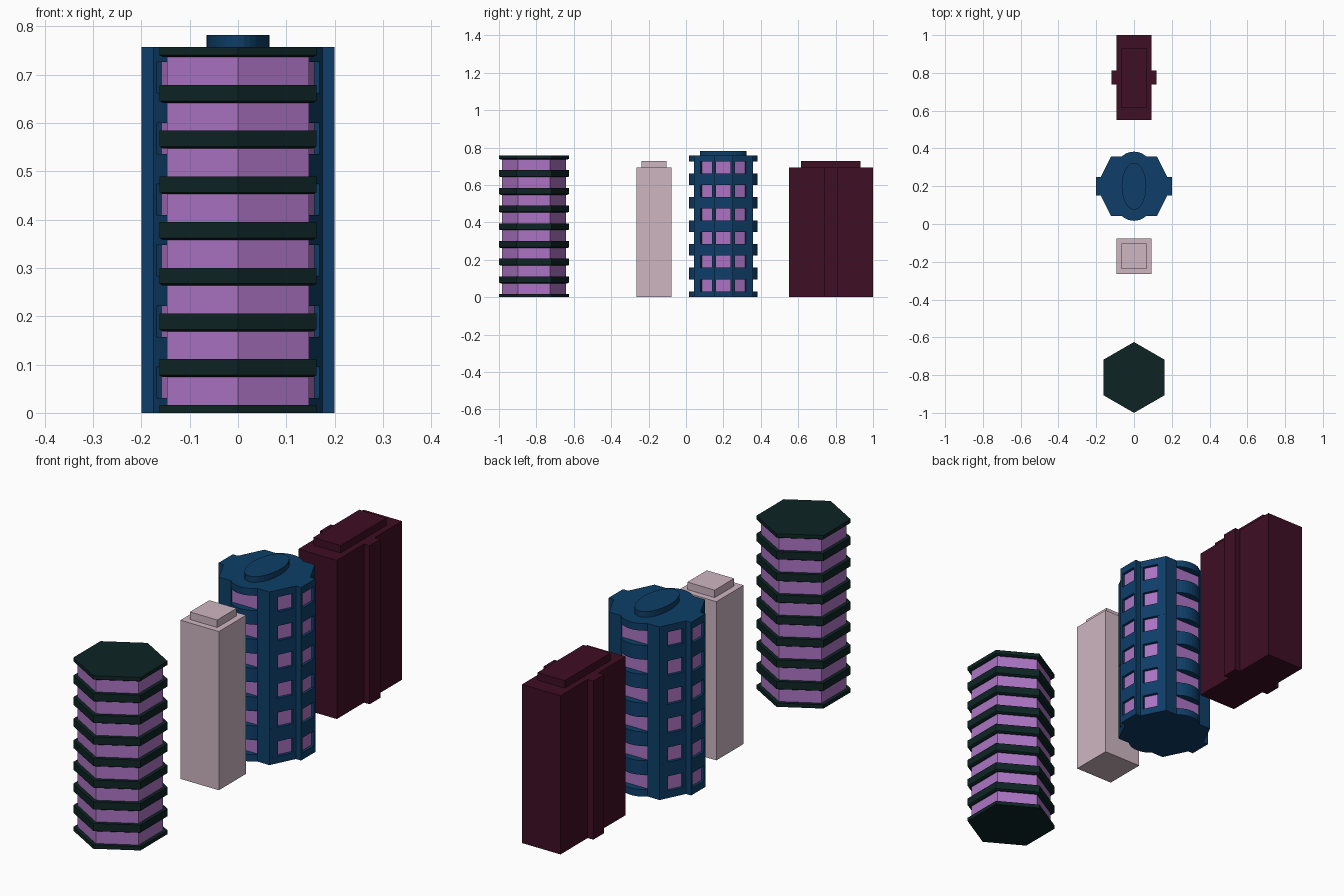
import bpy, bmesh, math

if "Cube" in bpy.data.objects:
    bpy.data.objects.remove(bpy.data.objects["Cube"])


def material(name, rgb):
    m = bpy.data.materials.new(name)
    lin = [((c / 255 + 0.055) / 1.055) ** 2.4 if c > 10 else c / 255 / 12.92 for c in rgb]
    m.diffuse_color = (*lin, 1)
    m.use_nodes = True
    m.node_tree.nodes["Principled BSDF"].inputs["Base Color"].default_value = m.diffuse_color
    return m


GLASS = material("purple glass", (172, 116, 196))
BLUE = material("navy blue", (14, 62, 104))
PALE = material("pale pink", (206, 182, 192))
MAROON = material("dark maroon", (62, 14, 36))
GREEN = material("dark green", (14, 36, 36))


def prism(bm, pts, z0, z1, chamfer=0.0):
    """Extrude an outline; chamfer optionally narrows the bottom rim."""
    cx = sum(p[0] for p in pts) / len(pts)
    cy = sum(p[1] for p in pts) / len(pts)
    rings = [(1.0, z0), (1.0, z1)]
    if chamfer:
        rings = [(0.96, z0 - chamfer), (1.0, z0), (1.0, z1)]
    loops = [[bm.verts.new((cx + (x - cx) * s, cy + (y - cy) * s, z)) for x, y in pts]
             for s, z in rings]
    n = len(pts)
    bm.faces.new(loops[0][::-1])
    bm.faces.new(loops[-1])
    for a, b in zip(loops, loops[1:]):
        for i in range(n):
            j = (i + 1) % n
            bm.faces.new((a[i], a[j], b[j], b[i]))


def rect(x0, x1, y0, y1):
    return [(x0, y0), (x1, y0), (x1, y1), (x0, y1)]


def build(name, mat, parts):
    """parts: list of (outline, z0, z1[, chamfer])"""
    bm = bmesh.new()
    for p in parts:
        prism(bm, *p)
    bmesh.ops.recalc_face_normals(bm, faces=bm.faces)
    me = bpy.data.meshes.new(name)
    bm.to_mesh(me)
    bm.free()
    me.materials.append(mat)
    ob = bpy.data.objects.new(name, me)
    bpy.context.collection.objects.link(ob)
    return ob


def ellipse(cx, cy, rx, ry, n, start=0.0):
    return [(cx + rx * math.cos(start + math.tau * i / n),
             cy + ry * math.sin(start + math.tau * i / n)) for i in range(n)]


# --- hexagonal tower: glass core with floor bands
HY, HR, HH = -0.8125, 0.1875, 0.757
build("hex_tower_glass", GLASS, [(ellipse(0, HY, 0.170, 0.170, 6, math.pi / 2), 0.005, HH - 0.005)])
bands = []
for i in range(9):
    c = HH * i / 8
    bands.append((ellipse(0, HY, HR, HR, 6, math.pi / 2),
                  max(0, c - 0.0165), min(HH, c + 0.0165), 0.004 if i else 0.0))
build("hex_tower_bands", GREEN, bands)


# --- rectangular towers: glass core inside an egg-crate window frame
def grid_tower(name, mat, y0, y1, ylines, roof_y):
    hw, h, rows, t, inset = 0.093, 0.694, 11, 0.0065, 0.005
    build(name + "_glass", GLASS,
          [(rect(-hw + inset, hw - inset, y0 + inset, y1 - inset), 0.003, h - 0.003)])
    parts = []
    for i in range(rows + 1):
        z = h * i / rows
        parts.append((rect(-hw, hw, y0, y1), max(0, z - t), min(h, z + t)))
    m = 0.0055
    for i in range(5):
        x = -hw + 2 * hw * i / 4
        parts.append((rect(max(-hw, x - m), min(hw, x + m), y0, y1), 0, h))
    for y in ylines:
        parts.append((rect(-hw, hw, max(y0, y - m), min(y1, y + m)), 0, h))
    build(name + "_frame", mat, parts)
    build(name + "_roof_block", mat, [(rect(-0.066, 0.066, *roof_y), h - 0.005, 0.727)])


grid_tower("pale_tower", PALE, -0.265, -0.077,
           [-0.265 + 0.188 * i / 4 for i in range(5)], (-0.238, -0.104))
left = [0.55 + 0.187 * i / 4 for i in range(5)]
grid_tower("maroon_tower", MAROON, 0.55, 1.0,
           left + [1.55 - y for y in left], (0.615, 0.932))
build("maroon_tower_pillar", MAROON, [(rect(-0.12, 0.12, 0.738, 0.812), 0, 0.694)])


# --- rounded blue tower: floor plates, posts and recessed glass
BY, BH = 0.2, 0.757


def both(pts):
    """Mirror a quarter outline (from +y round to +x) into a closed loop."""
    right = pts + [(x, -y) for x, y in reversed(pts)]
    loop = right + [(-x, y) for x, y in reversed(right)]
    out = []
    for x, y in loop:
        p = (x, y + BY)
        if not out or math.dist(p, out[-1]) > 1e-5:
            out.append(p)
    if math.dist(out[0], out[-1]) < 1e-5:
        out.pop()
    return out


R = 0.094
A = math.asin(0.065 / R)
arc = [(R * math.sin(A * i / 5), 0.183 - R + R * math.cos(A * i / 5)) for i in range(6)]
plate = both(arc + [(0.122, 0.157), (0.175, 0.05), (0.2, 0.05)])
glass = both([(0.065, 0.152), (0.109, 0.152), (0.164, 0.045), (0.188, 0.045)])
build("blue_tower_glass", GLASS, [(glass, 0.005, BH - 0.005)])
step = BH / 6
build("blue_tower_floor_plates", BLUE,
      [(plate, max(0, step * i - 0.031), min(BH, step * i + 0.031)) for i in range(7)])
corner_post = [(0.063, 0.157), (0.122, 0.157), (0.139, 0.122), (0.12, 0.11), (0.063, 0.14)]
side_post = [(0.169, 0.062), (0.175, 0.05), (0.2, 0.05), (0.2, 0.039), (0.18, 0.039), (0.155, 0.055)]
posts = []
for sx in (1, -1):
    for sy in (1, -1):
        for post in (corner_post, side_post):
            posts.append(([(sx * x, BY + sy * y) for x, y in post], 0, BH))
build("blue_tower_posts", BLUE, posts)
build("blue_tower_roof_drum", BLUE, [(ellipse(0, BY, 0.065, 0.124, 32), BH - 0.005, 0.782)])
